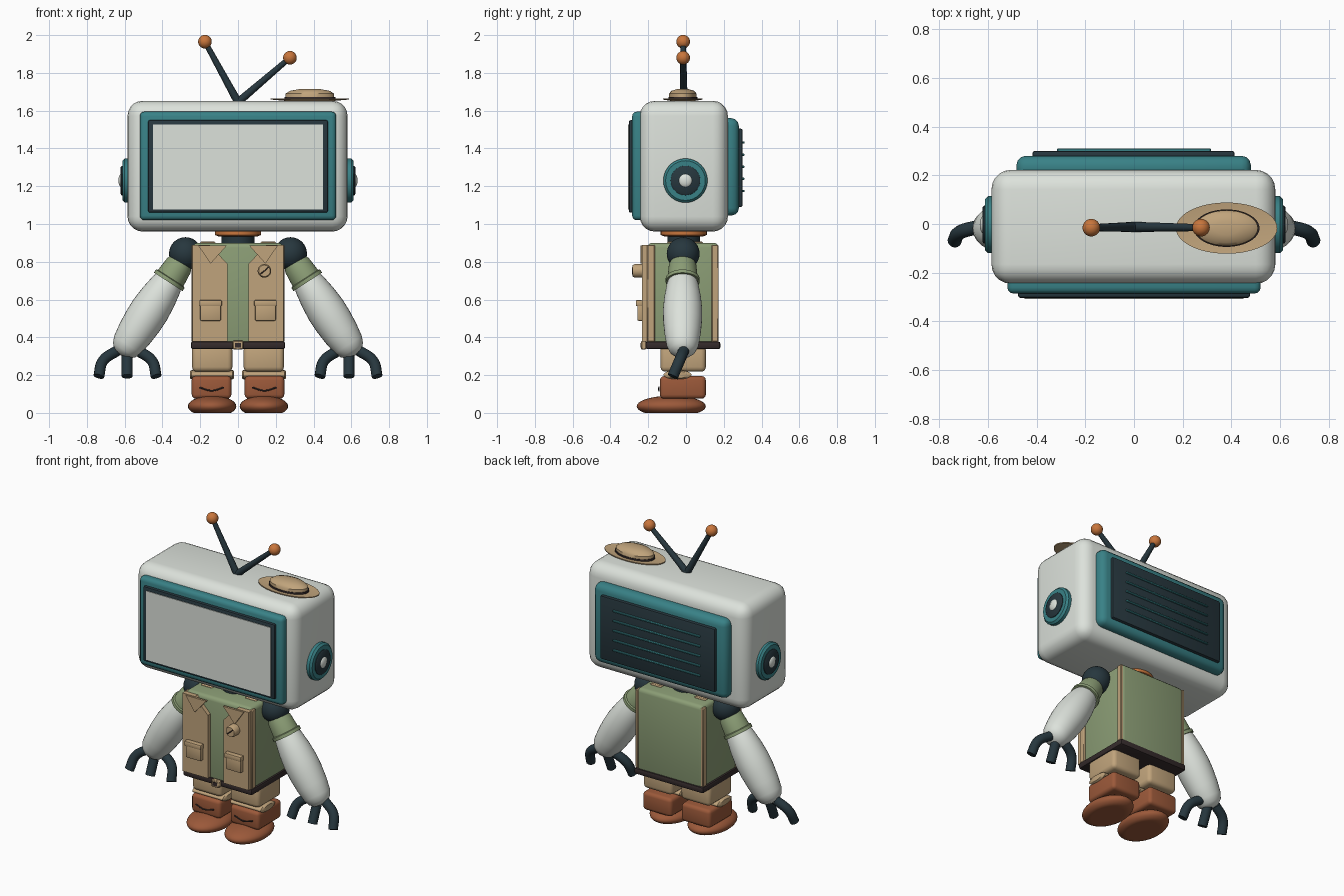
import bpy, bmesh, math
from mathutils import Vector

cube = bpy.data.objects.get("Cube")
if cube:
    bpy.data.objects.remove(cube, do_unlink=True)


def material(name, rgb):
    m = bpy.data.materials.new(name)
    m.use_nodes = True
    m.diffuse_color = (*rgb, 1)
    m.node_tree.nodes["Principled BSDF"].inputs["Base Color"].default_value = (*rgb, 1)
    return m


WHITE = material("off white", (0.72, 0.76, 0.71))
TEAL = material("teal", (0.04, 0.22, 0.24))
DARK = material("blue black", (0.02, 0.038, 0.048))
ORANGE = material("orange", (0.58, 0.18, 0.045))
TAN = material("tan cloth", (0.53, 0.37, 0.2))
GREEN = material("sage green", (0.26, 0.34, 0.18))
BROWN = material("boot brown", (0.33, 0.1, 0.042))
BELT = material("belt brown", (0.035, 0.024, 0.024))


def finish(name, bm, mat, smooth=True):
    bmesh.ops.recalc_face_normals(bm, faces=bm.faces)
    mesh = bpy.data.meshes.new(name)
    bm.to_mesh(mesh)
    bm.free()
    mesh.materials.append(mat)
    ob = bpy.data.objects.new(name, mesh)
    bpy.context.collection.objects.link(ob)
    if smooth:
        bpy.ops.object.select_all(action="DESELECT")
        ob.select_set(True)
        bpy.context.view_layer.objects.active = ob
        bpy.ops.object.shade_smooth_by_angle(angle=math.radians(40))
    return ob


def box(name, x, y, z, mat, bevel=0.0, segments=3):
    """Box from (low, high) ranges, with rounded edges."""
    bm = bmesh.new()
    bmesh.ops.create_cube(bm, size=1)
    for v in bm.verts:
        v.co = [(a + b) / 2 + c * (b - a) for (a, b), c in zip((x, y, z), v.co)]
    if bevel:
        bmesh.ops.bevel(bm, geom=bm.edges[:], offset=bevel, segments=segments,
                        profile=0.5, affect="EDGES")
    return finish(name, bm, mat)


def lathe(name, profile, origin, axis, mat, flat=1.0, sides=32):
    """Spin (radius, height) points round an axis; flat squashes local y."""
    bm = bmesh.new()
    turn = Vector((0, 0, 1)).rotation_difference(Vector(axis))
    rings = []
    for r, h in profile:
        ring = []
        for i in range(sides):
            a = math.tau * i / sides
            p = Vector((r * math.cos(a), flat * r * math.sin(a), h))
            ring.append(bm.verts.new(turn @ p + Vector(origin)))
        rings.append(ring)
    for lo, hi in zip(rings, rings[1:]):
        for i in range(sides):
            j = (i + 1) % sides
            bm.faces.new((lo[i], lo[j], hi[j], hi[i]))
    bm.faces.new(rings[0])
    bm.faces.new(rings[-1])
    bmesh.ops.remove_doubles(bm, verts=bm.verts, dist=0.0001)
    return finish(name, bm, mat)


def ball(name, centre, size, mat, floor=None):
    bm = bmesh.new()
    bmesh.ops.create_uvsphere(bm, u_segments=32, v_segments=18, radius=1)
    for v in bm.verts:
        v.co = [c + s * p for c, s, p in zip(centre, size, v.co)]
        if floor is not None:
            v.co.z = max(v.co.z, floor)
    return finish(name, bm, mat)


def tube(name, points, radius, mat):
    """Round tube through smooth points, turned into a mesh."""
    cu = bpy.data.curves.new(name, "CURVE")
    cu.dimensions = "3D"
    cu.bevel_depth, cu.bevel_resolution, cu.use_fill_caps = radius, 4, True
    sp = cu.splines.new("BEZIER")
    sp.bezier_points.add(len(points) - 1)
    for bp, p in zip(sp.bezier_points, points):
        bp.co = p
        bp.handle_left_type = bp.handle_right_type = "AUTO"
    cu.materials.append(mat)
    ob = bpy.data.objects.new(name, cu)
    bpy.context.collection.objects.link(ob)
    bpy.ops.object.select_all(action="DESELECT")
    ob.select_set(True)
    bpy.context.view_layer.objects.active = ob
    bpy.ops.object.convert(target="MESH")
    bpy.ops.object.shade_smooth_by_angle(angle=math.radians(40))


def plate(name, outline, y0, y1, mat):
    """Flat (x, z) outline given thickness along y."""
    bm = bmesh.new()
    face = bm.faces.new([bm.verts.new((x, y0, z)) for x, z in outline])
    new = bmesh.ops.extrude_face_region(bm, geom=[face])["geom"]
    bmesh.ops.translate(bm, vec=(0, y1 - y0, 0),
                        verts=[g for g in new if isinstance(g, bmesh.types.BMVert)])
    return finish(name, bm, mat, False)


def both(a, b, s):
    return tuple(sorted((a * s, b * s)))


# Head with front screen and rear vent panel
box("head_shell", (-0.585, 0.58), (-0.245, 0.222), (0.96, 1.652), WHITE, 0.08, 5)
box("screen_surround", (-0.52, 0.52), (-0.285, -0.2), (1.02, 1.595), TEAL, 0.025)
box("screen_bezel", (-0.476, 0.476), (-0.303, -0.26), (1.06, 1.55), DARK, 0.01, 2)
box("screen", (-0.45, 0.45), (-0.307, -0.299), (1.077, 1.527), WHITE)
box("rear_housing", (-0.483, 0.48), (0.18, 0.28), (1.045, 1.56), TEAL, 0.04)
box("rear_panel", (-0.417, 0.413), (0.26, 0.3), (1.09, 1.505), DARK, 0.01, 2)
for i in range(5):
    z = 1.175 + 0.064 * i
    box("vent_slat", (-0.315, 0.315), (0.29, 0.31), (z - 0.006, z + 0.006), TEAL, 0.003, 1)

# Ear dials
for s in (-1, 1):
    at, out = (0.57 * s, -0.003, 1.23), (s, 0, 0)
    lathe("ear_disc", [(0.117, 0), (0.117, 0.03), (0.105, 0.042), (0, 0.042)], at, out, TEAL)
    lathe("ear_dial", [(0.078, 0.03), (0.078, 0.046), (0.07, 0.052), (0, 0.052)], at, out, DARK)
    ball("ear_knob", (0.615 * s, -0.003, 1.23), (0.018, 0.037, 0.037), WHITE)

# Antennae
for x, z in ((-0.175, 1.965), (0.275, 1.88)):
    foot, tip = Vector((0, -0.012, 1.645)), Vector((x, -0.015, z))
    lathe("antenna_rod", [(0.021, 0), (0.014, (tip - foot).length)], foot, tip - foot, DARK, sides=16)
    ball("antenna_tip", tip, (0.036, 0.036, 0.036), ORANGE)

# Hat lying on the head
hat = (0.38, -0.017, 0)
lathe("hat_brim", [(0, 1.652), (0.13, 1.652), (0.208, 1.659), (0.208, 1.665), (0.13, 1.66), (0, 1.66)],
      hat, (0, 0, 1), TAN, 0.505, 48)
lathe("hat_crown", [(0.13, 1.655), (0.128, 1.69), (0.105, 1.705), (0.05, 1.715), (0, 1.716)],
      hat, (0, 0, 1), TAN, 0.57, 48)
lathe("hat_band", [(0.135, 1.66), (0.135, 1.672), (0.12, 1.672), (0.12, 1.66)],
      hat, (0, 0, 1), BELT, 0.57, 48)

# Neck
lathe("neck", [(0.087, 0.88), (0.087, 0.945)], (0, -0.012, 0), (0, 0, 1), DARK)
lathe("neck_ring", [(0.105, 0.935), (0.122, 0.942), (0.122, 0.965)], (0, -0.012, 0), (0, 0, 1), ORANGE)

# Torso, belt and buckle
box("torso", (-0.238, 0.238), (-0.205, 0.173), (0.345, 0.9), GREEN, 0.025)
box("belt", (-0.25, 0.25), (-0.215, 0.182), (0.337, 0.378), BELT, 0.012, 2)
box("buckle", (-0.028, 0.028), (-0.238, -0.21), (0.335, 0.382), TAN, 0.005, 1)
box("buckle_centre", (-0.016, 0.016), (-0.242, -0.235), (0.347, 0.37), BELT)

for s in (-1, 1):
    # Vest
    front = [(0.24, 0.378), (0.24, 0.888), (0.15, 0.888), (0.056, 0.79), (0.056, 0.378)]
    plate("vest_front", [(x * s, z) for x, z in front], -0.232, -0.2, TAN)
    lapel = [(0.06, 0.885), (0.21, 0.885), (0.145, 0.79)]
    plate("vest_lapel", [(x * s, z) for x, z in lapel], -0.242, -0.228, TAN)
    for y in ((-0.207, -0.165), (0.135, 0.173)):
        box("vest_side_strip", both(0.225, 0.246, s), y, (0.375, 0.89), TAN, 0.005, 1)
    box("shoulder_strap", both(0.12, 0.2, s), (-0.1, 0.09), (0.89, 0.908), TAN, 0.006, 1)
    box("pocket", both(0.09, 0.2, s), (-0.258, -0.225), (0.487, 0.59), TAN, 0.008, 2)
    box("pocket_flap", both(0.085, 0.205, s), (-0.266, -0.23), (0.565, 0.597), TAN, 0.006, 2)

    # Legs and boots
    box("trouser_leg", both(0.03, 0.243, s), (-0.135, 0.105), (0.218, 0.36), TAN, 0.025)
    lathe("trouser_cuff", [(0.018, 0), (0.024, 0.008), (0.024, 0.227), (0.018, 0.235)],
          (0.02 * s, -0.045, 0.202), (s, 0, 0), TAN, 3.1)
    box("boot_shaft", both(0.035, 0.245, s), (-0.138, 0.105), (0.075, 0.195), BROWN, 0.022)
    ball("boot_foot", (0.137 * s, -0.078, 0.035), (0.128, 0.183, 0.056), BROWN, 0.0)
    tube("boot_lace", [((0.14 + d) * s, -0.143, 0.118 + 4 * d * d) for d in (-0.065, 0, 0.065)],
         0.004, BELT)

    # Arms
    ball("shoulder", (0.278 * s, -0.015, 0.843), (0.087, 0.087, 0.087), DARK)
    down = (0.543 * s, 0, -0.84)
    lathe("sleeve", [(0.06, -0.13), (0.073, -0.1), (0.08, -0.02), (0.09, -0.016), (0.09, 0.004), (0.07, 0.004)],
          (0.367 * s, -0.018, 0.697), down, GREEN)
    lathe("forearm", [(0.07, -0.02), (0.084, 0.02), (0.097, 0.1), (0.104, 0.18), (0.103, 0.25),
                      (0.096, 0.33), (0.085, 0.4), (0.07, 0.435), (0.045, 0.458), (0, 0.468)],
          (0.367 * s, -0.018, 0.697), down, WHITE)

    # Three curled fingers
    for root, bend, tip in ((0.64, 0.715, 0.737), (0.587, 0.587, 0.587), (0.53, 0.455, 0.433)):
        tube("finger", [(root * s, -0.012, 0.33), (bend * s, -0.035, 0.275), (tip * s, -0.07, 0.193)],
             0.029, DARK)

# Badge on the vest
lathe("badge", [(0.036, 0), (0.036, 0.04), (0.03, 0.052), (0, 0.052)], (0.14, -0.23, 0.752), (0, -1, 0), TAN)
tube("badge_stripe", [(0.118, -0.282, 0.735), (0.14, -0.282, 0.752), (0.162, -0.282, 0.772)], 0.003, BELT)
